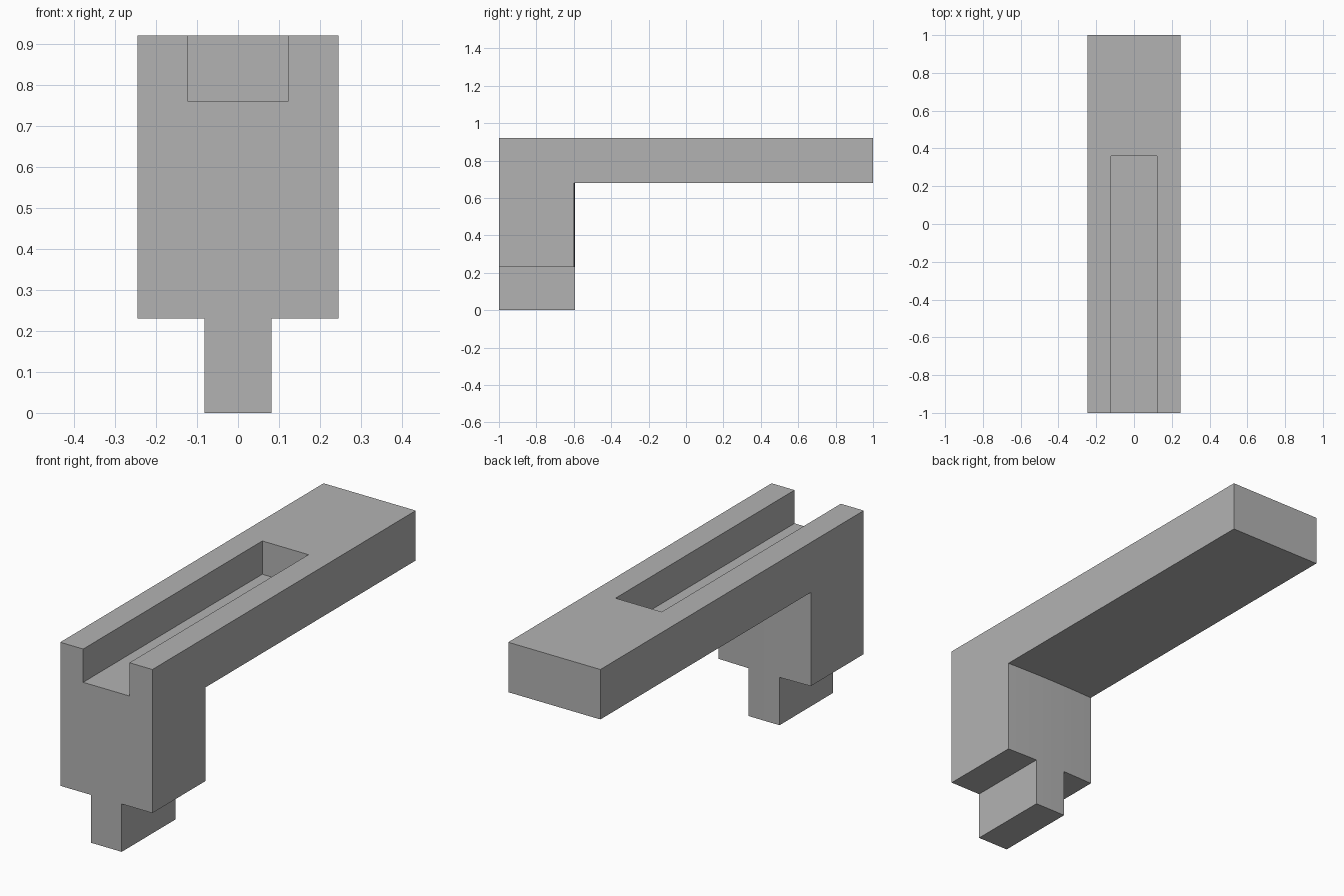
import bpy
import bmesh

cube = bpy.data.objects.get("Cube")
if cube:
    bpy.data.objects.remove(cube, do_unlink=True)

grey = bpy.data.materials.new("plain grey")
grey.use_nodes = True
colour = (0.45, 0.45, 0.45, 1)
grey.diffuse_color = colour
grey.node_tree.nodes["Principled BSDF"].inputs["Base Color"].default_value = colour

HALF_WIDTH = 0.245
FRONT = -1.0


def prism(name, outline, bottom, top):
    """Extrude a plan outline from bottom to top."""
    bm = bmesh.new()
    face = bm.faces.new([bm.verts.new((x, y, bottom)) for x, y in outline])
    up = bmesh.ops.extrude_face_region(bm, geom=[face])["geom"]
    verts = [v for v in up if isinstance(v, bmesh.types.BMVert)]
    bmesh.ops.translate(bm, verts=verts, vec=(0, 0, top - bottom))
    bmesh.ops.recalc_face_normals(bm, faces=bm.faces)
    mesh = bpy.data.meshes.new(name)
    bm.to_mesh(mesh)
    bm.free()
    mesh.materials.append(grey)
    obj = bpy.data.objects.new(name, mesh)
    bpy.context.collection.objects.link(obj)
    return obj


def box_plan(half, front, back):
    return [(-half, front), (half, front), (half, back), (-half, back)]


def post_plan(half, steps):
    """Rectangle whose back side bulges very slightly."""
    xs = [half - 2 * half * i / steps for i in range(steps + 1)]
    back = [(x, -0.593 - 0.005 * (x / HALF_WIDTH) ** 2) for x in xs]
    return [(-half, FRONT), (half, FRONT)] + back


def combine(target, other, operation):
    """Apply a boolean and remove the helper."""
    mod = target.modifiers.new(operation.lower(), "BOOLEAN")
    mod.operation = operation
    mod.solver = "EXACT"
    mod.object = other
    bpy.context.view_layer.update()
    graph = bpy.context.evaluated_depsgraph_get()
    mesh = bpy.data.meshes.new_from_object(target.evaluated_get(graph))
    target.modifiers.clear()
    target.data = mesh
    bpy.data.objects.remove(other, do_unlink=True)


# Long bar, joined to its upright post and narrow tang
body = prism("slotted_bracket", box_plan(HALF_WIDTH, FRONT, 1.0), 0.68, 0.92)
post = prism("post", post_plan(HALF_WIDTH, 12), 0.23, 0.72)
tang = prism("tang", post_plan(0.082, 4), 0, 0.23)
combine(post, tang, "UNION")
combine(body, post, "UNION")

# Open-ended slot in the top
slot = prism("slot_cutter", box_plan(0.123, FRONT - 0.1, 0.36), 0.76, 1.0)
slot.hide_render = True
combine(body, slot, "DIFFERENCE")
